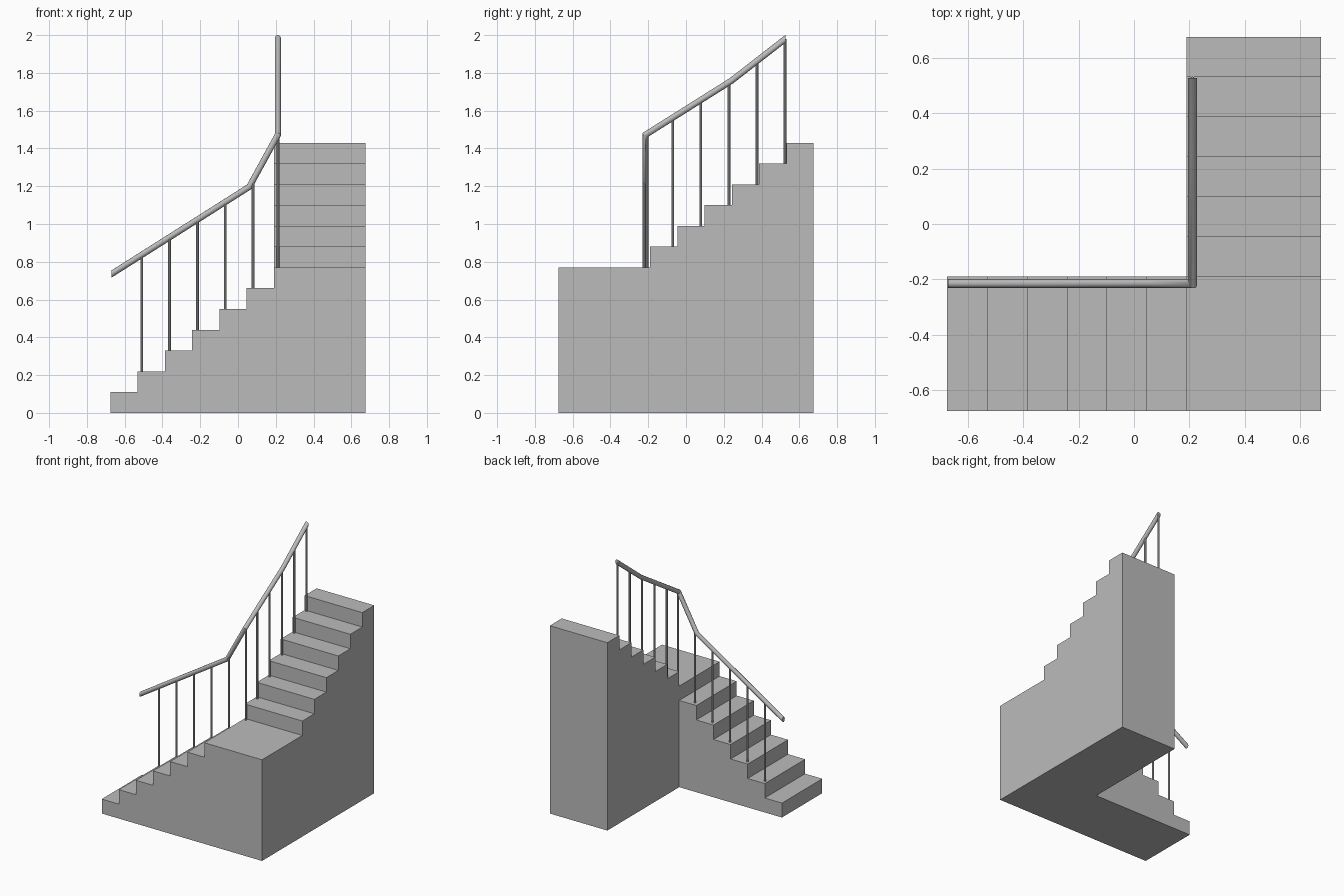
import bpy, bmesh, math
from mathutils import Vector

cube = bpy.data.objects.get("Cube")
if cube:
    bpy.data.objects.remove(cube)

HALF, INNER, RISE = 0.675, 0.19, 0.11
STEPS = 6
TREAD = (HALF + INNER) / STEPS

grey = bpy.data.materials.new("plain grey")
grey.use_nodes = True
grey.diffuse_color = (0.5, 0.5, 0.5, 1)
grey.node_tree.nodes["Principled BSDF"].inputs["Base Color"].default_value = grey.diffuse_color


def finish(name, bm, smooth=False):
    bmesh.ops.recalc_face_normals(bm, faces=bm.faces[:])
    mesh = bpy.data.meshes.new(name)
    bm.to_mesh(mesh)
    bm.free()
    mesh.materials.append(grey)
    obj = bpy.data.objects.new(name, mesh)
    bpy.context.collection.objects.link(obj)
    if smooth:
        bpy.ops.object.select_all(action="DESELECT")
        obj.select_set(True)
        bpy.context.view_layer.objects.active = obj
        bpy.ops.object.shade_smooth_by_angle(angle=math.radians(35))
    return obj


def prism(name, outline, offset):
    """Solid made by extruding a flat outline along an offset."""
    bm = bmesh.new()
    face = bm.faces.new([bm.verts.new(p) for p in outline])
    ext = bmesh.ops.extrude_face_region(bm, geom=[face], use_keep_orig=True)
    bmesh.ops.translate(bm, vec=offset, verts=[g for g in ext["geom"] if isinstance(g, bmesh.types.BMVert)])
    return finish(name, bm)


def stair_profile(start, base):
    """Side outline of a solid flight as (run, height) pairs."""
    pts = [(start, 0)]
    for i in range(STEPS):
        z = base + (i + 1) * RISE
        pts += [(start + i * TREAD, z), (start + (i + 1) * TREAD, z)]
    return pts + [(start + STEPS * TREAD, 0)]


def tube(name, path, radius, sides, end_normals):
    """Round bar along a path with mitred bends and chosen end cuts."""
    path = [Vector(p) for p in path]
    dirs = [(b - a).normalized() for a, b in zip(path, path[1:])]
    normals = [Vector(end_normals[0])] + [a + b for a, b in zip(dirs, dirs[1:])] + [Vector(end_normals[1])]
    side = dirs[0].orthogonal().normalized()
    up = dirs[0].cross(side)
    ring = [path[0] + radius * (side * math.cos(a) + up * math.sin(a))
            for a in (math.tau * k / sides for k in range(sides))]
    bm = bmesh.new()
    rings = []
    for i, (p, n) in enumerate(zip(path, normals)):
        d = dirs[max(i - 1, 0)]
        ring = [q + d * ((p - q).dot(n) / d.dot(n)) for q in ring]
        rings.append([bm.verts.new(q) for q in ring])
    for a, b in zip(rings, rings[1:]):
        for k in range(sides):
            j = (k + 1) % sides
            bm.faces.new((a[k], a[j], b[j], b[k]))
    bm.faces.new(rings[0])
    bm.faces.new(rings[-1])
    return finish(name, bm, True)


# Solid flights and the corner landing
width = HALF - INNER
prism("lower_flight", [(x, -HALF, z) for x, z in stair_profile(-HALF, 0)], (0, width, 0))
prism("upper_flight", [(INNER, y, z) for y, z in stair_profile(-INNER, STEPS * RISE + RISE)], (width, 0, 0))
landing_z = (STEPS + 1) * RISE
prism("landing", [(INNER, -HALF, 0), (HALF, -HALF, 0), (HALF, -INNER, 0), (INNER, -INNER, 0)], (0, 0, landing_z))

# Handrail
RAIL_X, RAIL_Y = 0.211, -0.215
rail = [(-0.67, RAIL_Y, 0.735), (0.06, RAIL_Y, 1.197), (RAIL_X, RAIL_Y, 1.472),
        (RAIL_X, 0.24, 1.758), (RAIL_X, 0.526, 1.98)]
tube("handrail", rail, 0.0165, 12, [(1, 0, 0), (0, 1, 0)])


def rail_height(axis, value, points):
    for a, b in zip(points, points[1:]):
        if a[axis] <= value <= b[axis]:
            return a[2] + (b[2] - a[2]) * (value - a[axis]) / (b[axis] - a[axis])
    return points[-1][2]


# Balusters: one per tread along each flight, plus the corner post
posts = []
for i in range(5):
    x = -0.51 + i * 0.1475
    posts.append((x, -0.222, (i + 2) * RISE, rail_height(0, x, rail[:3])))
posts.append((RAIL_X, -0.207, landing_z, rail_height(1, -0.207, rail[2:])))
for i in range(5):
    y = -0.07 + i * 0.1485
    posts.append((RAIL_X, y, landing_z + (i + 1) * RISE, rail_height(1, y, rail[2:])))
for i, (x, y, low, high) in enumerate(posts):
    tube(f"baluster_{i + 1}", [(x, y, low), (x, y, high)], 0.0075, 10, [(0, 0, 1), (0, 0, 1)])
